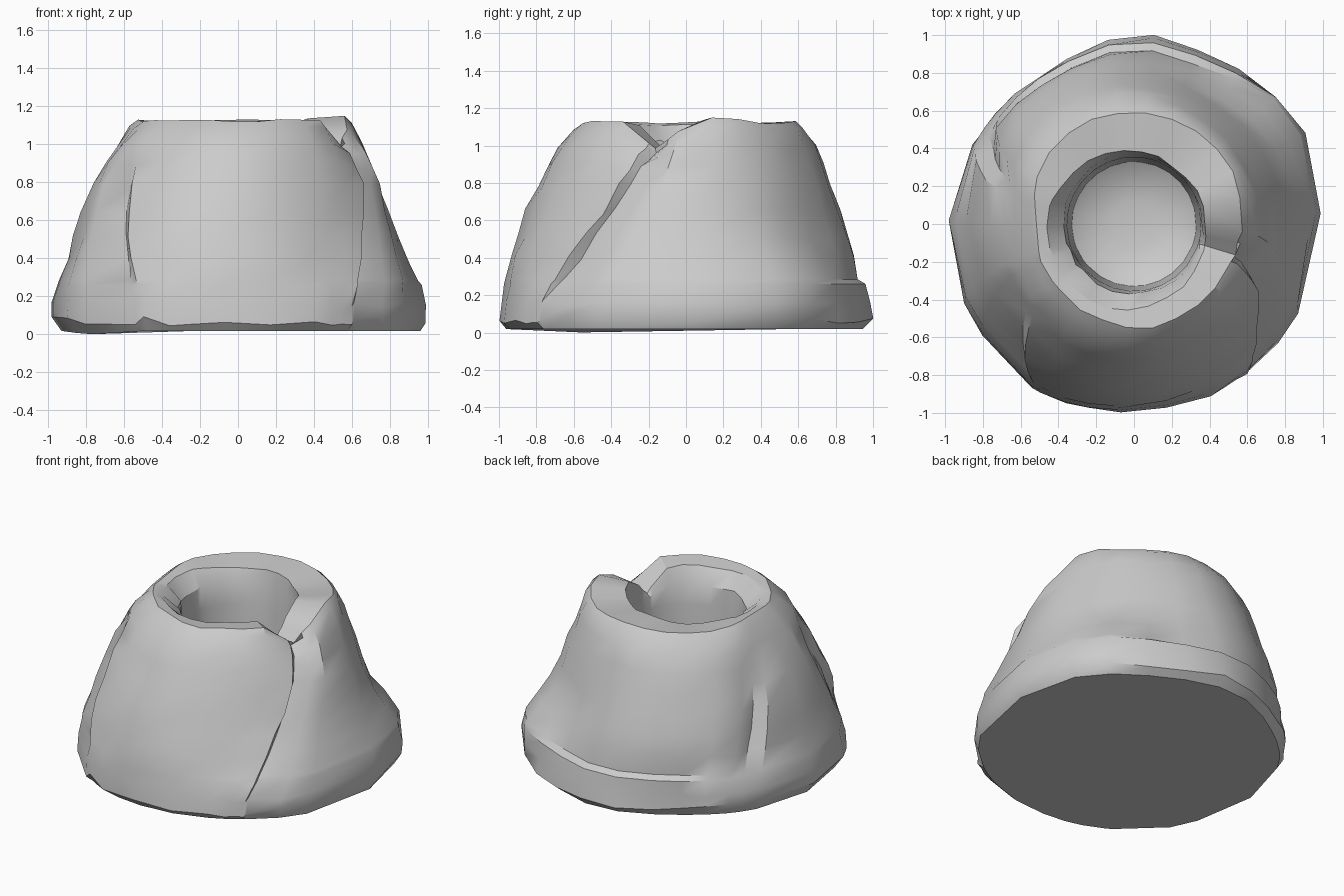
import bpy, bmesh, math, random

if "Cube" in bpy.data.objects:
    bpy.data.objects.remove(bpy.data.objects["Cube"])

random.seed(4)
# Outer radii every 30 degrees (from +x, counter-clockwise) at each height
LEVELS = [
    (0.02, [.96, .98, .93, .95, .89, .91, .93, .94, .98, .96, .95, .97]),
    (0.06, [.98, 1.02, .98, 1.0, .93, .94, .98, .99, 1.02, .99, .99, .99]),
    (0.22, [.98, 1.0, .96, .97, .92, .93, .97, .98, 1.0, .97, .96, .98]),
    (0.40, [.89, .90, .86, .91, .89, .89, .89, .92, .96, .93, .89, .90]),
    (0.60, [.81, .80, .77, .84, .83, .83, .84, .85, .89, .87, .81, .81]),
    (0.80, [.76, .73, .72, .77, .77, .76, .75, .77, .78, .78, .74, .74]),
    (1.00, [.67, .66, .66, .69, .69, .68, .63, .66, .67, .68, .65, .64]),
    (1.10, [.60, .62, .62, .62, .62, .61, .55, .56, .56, .59, .58, .58]),
]
# Cracks: (height, angle) path, depth, width on each side in degrees
CRACKS = [
    ([(.15, -52), (.5, -38), (.75, -26), (1.1, -17)], .055, 4, 13),
    ([(.2, 147), (.6, 157), (.95, 163)], .05, 9, 5),
    ([(.15, 238), (.6, 224), (.95, 215)], .05, 13, 6),
]


def lerp_path(path, z):
    z = min(max(z, path[0][0]), path[-1][0])
    for (z0, a0), (z1, a1) in zip(path, path[1:]):
        if z <= z1:
            return a0 + (a1 - a0) * (z - z0) / (z1 - z0)


def delta(a, b):
    return (a - b + 180) % 360 - 180


def warp(deg, z):
    # lean the columns so that they run along the cracks
    return deg + sum((lerp_path(p, z) - p[-1][1]) * max(0, 1 - abs(delta(deg, p[-1][1])) / 45)
                     for p, *_ in CRACKS)


def ring_radius(row, deg):
    # Catmull-Rom around the ring
    f = (deg % 360) / 30
    i, t = int(f), f - int(f)
    p0, p1, p2, p3 = (row[(i + k) % 12] for k in (-1, 0, 1, 2))
    return p1 + .5 * t * (p2 - p0 + t * (2*p0 - 5*p1 + 4*p2 - p3 + t * (3*(p1 - p2) + p3 - p0)))


def outer_radius(z, deg, col):
    for (z0, r0), (z1, r1) in zip(LEVELS, LEVELS[1:]):
        if z <= z1:
            t = (z - z0) / (z1 - z0)
            r = ring_radius(r0, deg) * (1 - t) + ring_radius(r1, deg) * t
            break
    for path, depth, wneg, wpos in CRACKS:
        d = delta(col, path[-1][1])
        fade = min(1, (z - path[0][0]) / .2)
        if path[-1][0] < 1:
            fade = min(fade, (path[-1][0] - z) / .2)
        r -= depth * max(0, fade) * max(0, 1 - abs(d) / (wpos if d > 0 else wneg))
    # ledge along the back foot
    if .27 < z < .45:
        r -= .03 * max(0, min(1, (48 - abs(delta(deg, 98))) / 10)) * (.45 - z) / .18
    # bulge on the back right foot
    r += .05 * max(0, 1 - abs(delta(deg, 38)) / 28) * max(0, 1 - abs(z - .3) / .2)
    return r


def rim_height(deg):
    z = .025 * max(0, 1 - abs(delta(deg, 18)) / 20) + .006 * math.sin(math.radians(5 * deg))
    return z - .13 * max(0, 1 - abs(delta(deg, -17)) / 20)


# Columns: coarse even spacing, plus three on each crack
special = [c % 360 for p, _, a, b in CRACKS for c in (p[-1][1] - a, p[-1][1], p[-1][1] + b)]
columns = sorted(special + [c for c in range(0, 360, 14)
                            if all(abs(delta(c, s)) > 5 for s in special)])

bm = bmesh.new()
rings = []


def add_ring(fn, z=1.1, jit=0.0, jz=0.0):
    ring = []
    for col in columns:
        deg = warp(col, z)
        r, h = fn(deg, col)
        r += random.uniform(-jit, jit)
        h += random.uniform(-jz, jz)
        a = math.radians(deg)
        ring.append(bm.verts.new((r * math.cos(a), r * math.sin(a), h)))
    rings.append(ring)


# Underside edge, dipping at one spot
add_ring(lambda d, c: (ring_radius(LEVELS[0][1], d), .018 - .018 * max(0, 1 - abs(delta(d, 215)) / 25)), .02)
# Outer slope with chipped facets
for z, jz in ((.07, .025), (.16, .02), (.26, 0), (.285, 0), (.4, .02), (.52, .02), (.65, .02),
              (.78, .02), (.9, .02), (1.0, .015), (1.09, 0)):
    k = max(0, (z - .85) / .25)
    add_ring(lambda d, c: (outer_radius(z, d, c) * 1.004, z + k * rim_height(d)), z, .007, jz)

# Rim and crater: irregular lip, then a deep shaft with a bowl floor
add_ring(lambda d, c: (ring_radius(LEVELS[-1][1], d) - .03, 1.125 + rim_height(d)), jit=.008, jz=.004)
add_ring(lambda d, c: (.42 + .05 * math.cos(math.radians(d - 220)), 1.11 + rim_height(d)), jit=.008, jz=.004)
add_ring(lambda d, c: (.37, 1.02 + .4 * rim_height(d)), jit=.008, jz=.012)
for r, z in ((.355, .88), (.345, .6), (.33, .33), (.25, .28), (.12, .255)):
    add_ring(lambda d, c: (r, z))

for a, b in zip(rings, rings[1:]):
    for i in range(len(columns)):
        j = (i + 1) % len(columns)
        bm.faces.new((a[i], a[j], b[j], b[i]))
bm.faces.new(list(reversed(rings[0])))
bm.faces.new(rings[-1])
bmesh.ops.recalc_face_normals(bm, faces=bm.faces)

mesh = bpy.data.meshes.new("crater_rock")
bm.to_mesh(mesh)
bm.free()
rock = bpy.data.objects.new("crater_rock", mesh)
bpy.context.collection.objects.link(rock)
bpy.context.view_layer.objects.active = rock
rock.select_set(True)
bpy.ops.object.shade_smooth_by_angle(angle=math.radians(33))
